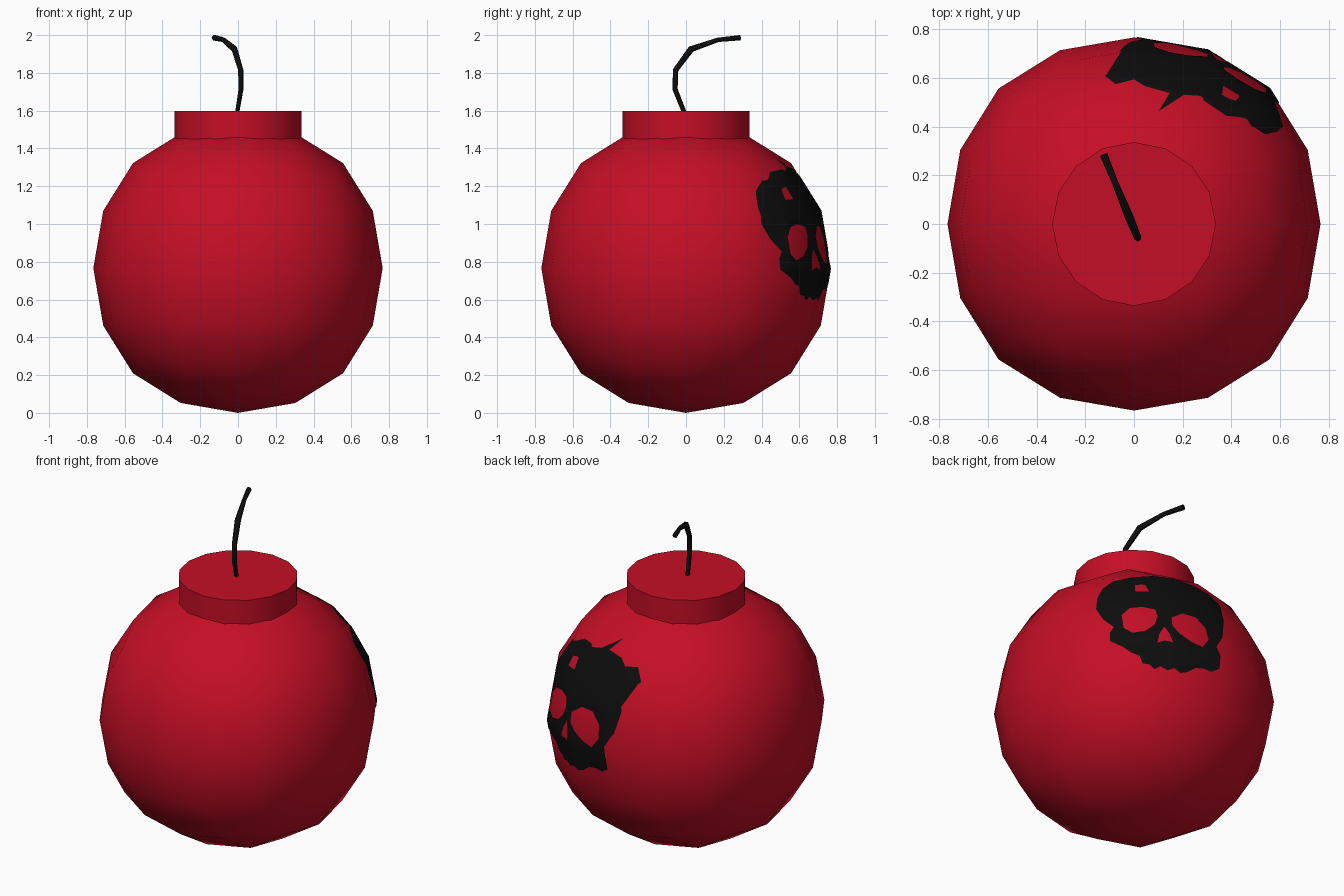
import bpy
import bmesh
import math
from mathutils import Vector, Matrix

RADIUS = 0.766
CENTRE = Vector((0, 0, RADIUS))

if "Cube" in bpy.data.objects:
    bpy.data.objects.remove(bpy.data.objects["Cube"], do_unlink=True)


def make_material(name, colour):
    mat = bpy.data.materials.new(name)
    mat.use_nodes = True
    mat.diffuse_color = colour
    mat.node_tree.nodes["Principled BSDF"].inputs["Base Color"].default_value = colour
    return mat


red = make_material("crimson red", (0.56, 0.0045, 0.019, 1))
black = make_material("soft black", (0.004, 0.004, 0.004, 1))


def add_object(name, bm, mat):
    mesh = bpy.data.meshes.new(name)
    bmesh.ops.recalc_face_normals(bm, faces=bm.faces)
    bm.to_mesh(mesh)
    bm.free()
    mesh.materials.append(mat)
    obj = bpy.data.objects.new(name, mesh)
    bpy.context.collection.objects.link(obj)
    return obj


def activate(obj):
    bpy.ops.object.select_all(action='DESELECT')
    obj.select_set(True)
    bpy.context.view_layer.objects.active = obj


def apply_modifiers(obj):
    activate(obj)
    for mod in list(obj.modifiers):
        bpy.ops.object.modifier_apply(modifier=mod.name)


def add_ball(name, mat, radius):
    # Rounded cube: the subdivided faces shrink to this share of the half size
    bm = bmesh.new()
    bmesh.ops.create_cube(bm, size=2 * radius / 0.8395)
    bmesh.ops.translate(bm, verts=bm.verts, vec=CENTRE)
    obj = add_object(name, bm, mat)
    obj.modifiers.new("round", 'SUBSURF').levels = 2
    apply_modifiers(obj)
    bpy.ops.object.shade_smooth()
    return obj


# Body
add_ball("bomb_body", red, RADIUS)

# Neck
bm = bmesh.new()
bmesh.ops.create_cone(bm, cap_ends=True, segments=16, radius1=0.336, radius2=0.336,
                      depth=0.2, matrix=Matrix.Translation((0, 0, 1.497)))
neck = add_object("neck", bm, red)
activate(neck)
bpy.ops.object.shade_smooth_by_angle(angle=math.radians(35))

# Fuse: a bent cord lying in one upright plane (y, z, thickness)
fuse_path = [(-0.005, 1.58, 0.012), (-0.058, 1.713, 0.014), (-0.055, 1.815, 0.015),
             (0.027, 1.926, 0.018), (0.17, 1.975, 0.013), (0.285, 1.986, 0.016)]
curve = bpy.data.curves.new("fuse", 'CURVE')
curve.dimensions = '3D'
curve.bevel_depth = 1
curve.bevel_resolution = 1
curve.use_fill_caps = True
spline = curve.splines.new('POLY')
spline.points.add(len(fuse_path) - 1)
for point, (y, z, thick) in zip(spline.points, fuse_path):
    point.co = (-0.41 * y - 0.008, y, z, 1)
    point.radius = thick
curve.materials.append(black)
fuse = bpy.data.objects.new("fuse", curve)
bpy.context.collection.objects.link(fuse)
activate(fuse)
bpy.ops.object.convert(target='MESH')

# Skull emblem outlines, drawn on a slanted plane facing the rear
skull = [(21, 133), (41, 130), (61, 123), (78, 113), (88, 102), (92, 88), (91, 71),
         (85, 61), (89, 52), (88, 39), (80, 36), (73, 39), (64, 40), (56, 36), (49, 35),
         (43, 40), (36, 38), (29, 42), (23, 39), (18, 44), (11, 45), (8, 53), (0, 56),
         (-9, 62), (-22, 68), (-22, 76), (-18, 82), (-29, 90), (-36, 100), (-35, 111),
         (-30, 120), (-19, 128), (1, 132)]
left_socket = [(-10, 94), (-2, 101), (11, 102), (24, 99), (26, 92), (23, 84), (14, 78),
               (1, 76), (-8, 81)]
right_socket = [(40, 91), (51, 95), (64, 91), (74, 80), (77, 68), (71, 61), (59, 67),
                (48, 75), (41, 83)]
nose = [(33, 82), (38, 75), (42, 66), (34, 68), (26, 66), (28, 75)]
UNIT = 1 / 180

turn, tilt = math.radians(49), math.radians(30)
facing = Vector((math.cos(turn) * math.cos(tilt), math.sin(turn) * math.cos(tilt),
                 -math.sin(tilt)))
across = Vector((-math.sin(turn), math.cos(turn), 0))
upward = facing.cross(across)

bm = bmesh.new()
for loop in (skull, left_socket, right_socket, nose):
    verts = [bm.verts.new(CENTRE + (across * a + upward * b) * UNIT) for a, b in loop]
    for i, vert in enumerate(verts):
        bm.edges.new((verts[i - 1], vert))
bmesh.ops.triangle_fill(bm, use_beauty=True, edges=bm.edges, normal=facing)
sweep = bmesh.ops.extrude_face_region(bm, geom=bm.faces[:])["geom"]
bmesh.ops.translate(bm, vec=facing * 1.2,
                    verts=[g for g in sweep if isinstance(g, bmesh.types.BMVert)])
cutter = add_object("skull_cutter", bm, black)
cutter.hide_render = True

# Cut the emblem out of a slightly larger ball and keep only its outer skin
emblem = add_ball("skull_emblem", black, RADIUS + 0.004)
cut = emblem.modifiers.new("cut", 'BOOLEAN')
cut.operation = 'INTERSECT'
cut.solver = 'EXACT'
cut.object = cutter
apply_modifiers(emblem)
bm = bmesh.new()
bm.from_mesh(emblem.data)
inner = [f for f in bm.faces
         if f.normal.dot((f.calc_center_median() - CENTRE).normalized()) < 0.9]
bmesh.ops.delete(bm, geom=inner, context='FACES')
bm.to_mesh(emblem.data)
bm.free()
bpy.data.objects.remove(cutter, do_unlink=True)
